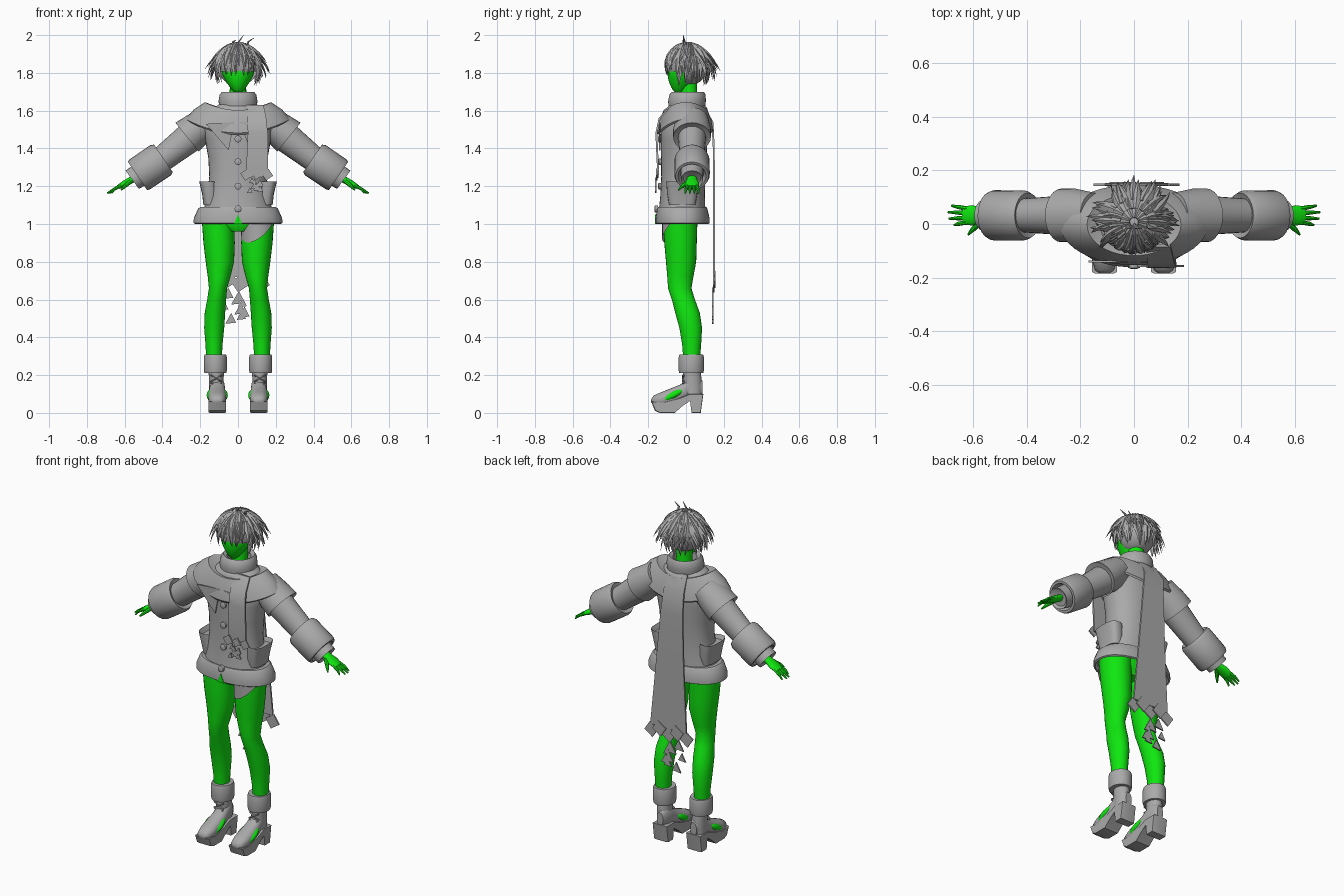
import bpy, bmesh, math, random
from mathutils import Vector as V

random.seed(4)
cube = bpy.data.objects.get("Cube")
if cube:
    bpy.data.objects.remove(cube)


def material(name, rgb):
    m = bpy.data.materials.new(name)
    m.use_nodes = True
    m.diffuse_color = (*rgb, 1)
    node = next(n for n in m.node_tree.nodes if n.type == 'BSDF_PRINCIPLED')
    node.inputs["Base Color"].default_value = (*rgb, 1)
    return m


GREY = material("cloth grey", (.4, .4, .4))
GREEN = material("bright green", (.005, .8, .005))
X, Y, Z = V((1, 0, 0)), V((0, 1, 0)), V((0, 0, 1))


def finish(name, bm, mat, angle=40):
    bmesh.ops.recalc_face_normals(bm, faces=bm.faces)
    mesh = bpy.data.meshes.new(name)
    bm.to_mesh(mesh)
    bm.free()
    mesh.materials.append(mat)
    ob = bpy.data.objects.new(name, mesh)
    bpy.context.collection.objects.link(ob)
    bpy.ops.object.select_all(action='DESELECT')
    ob.select_set(True)
    bpy.context.view_layer.objects.active = ob
    bpy.ops.object.shade_smooth_by_angle(angle=math.radians(angle))
    return ob


def ring(c, u, v, n=28, power=2):
    """Superellipse around c with half axes u and v."""
    out = []
    for i in range(n):
        a = math.tau * i / n
        ca, sa = math.cos(a), math.sin(a)
        out.append(V(c) + u * math.copysign(abs(ca) ** (2 / power), ca)
                   + v * math.copysign(abs(sa) ** (2 / power), sa))
    return out


def add_loft(bm, rings, caps=True):
    rows = [[bm.verts.new(p) for p in r] for r in rings]
    n = len(rows[0])
    for a, b in zip(rows, rows[1:]):
        for i in range(n):
            bm.faces.new((a[i], a[(i + 1) % n], b[(i + 1) % n], b[i]))
    if caps:
        bm.faces.new(rows[0])
        bm.faces.new(rows[-1])


def loft(name, rings, mat, caps=True):
    bm = bmesh.new()
    add_loft(bm, rings, caps)
    return finish(name, bm, mat)


def upright(rows, x=0, power=2):
    """Horizontal rings from rows of (z, half width, half depth, y)."""
    return [ring((x, cy, z), X * rx, Y * ry, 36, power) for z, rx, ry, cy in rows]


def tube(stations, n=20):
    """Rings across a path; stations are (point, depth, thickness)."""
    pts = [V(s[0]) for s in stations]
    axis = (pts[-1] - pts[0]).normalized()
    u = (Y - axis * axis.y).normalized()
    v = axis.cross(u)
    return [ring(p, u * s[1], v * s[2], n) for p, s in zip(pts, stations)]


def add_plate(bm, outline, y, thick=.008):
    add_loft(bm, [[V((x, y + d, z)) for x, z in outline] for d in (0, thick)])


def ball(name, c, radii, mat, shape=lambda p: p):
    bm = bmesh.new()
    bmesh.ops.create_uvsphere(bm, u_segments=32, v_segments=20, radius=1)
    for v in bm.verts:
        p = shape(v.co.copy())
        v.co = V(c) + V((p.x * radii[0], p.y * radii[1], p.z * radii[2]))
    return finish(name, bm, mat)


# Coat with turned-under hem
loft("coat", upright([
    (1.05, .19, .11, -.02), (1.0, .225, .135, -.018), (1.005, .235, .143, -.018),
    (1.03, .234, .143, -.018), (1.08, .212, .133, -.02), (1.09, .2, .128, -.02),
    (1.09, .178, .122, -.02), (1.15, .165, .118, -.018), (1.25, .152, .116, -.015),
    (1.35, .157, .12, -.012), (1.45, .175, .124, -.01), (1.53, .19, .125, -.008),
    (1.6, .15, .1, 0), (1.64, .09, .08, 0)], power=2.2), GREY)
bm = bmesh.new()
add_plate(bm, [(0, 1.05), (-.022, 1), (.022, 1)], -.164)
finish("hem_notch", bm, GREEN)

# Buttons
for i, (z, y) in enumerate([(1.45, -.137), (1.33, -.135), (1.2, -.137), (1.08, -.157)]):
    loft(f"button_{i + 1}", [ring((0, y - d, z), X * r, Z * r, 16)
                             for d, r in ((-.01, .018), (.007, .018), (.01, .013))], GREY)

# Shoulder cape, lower at front and back
cape = []
for rx, ry, z, dip in [(.095, .085, 1.6, 0), (.175, .115, 1.645, .04), (.235, .14, 1.605, .06),
                       (.275, .15, 1.555, .07), (.265, .143, 1.545, .07), (.19, .12, 1.56, .06)]:
    r = ring((0, -.003, z), X * rx, Y * ry, 40)
    for p in r:
        p.z -= dip * (p.y / ry) ** 2
    cape.append(r)
loft("shoulder_cape", cape, GREY)
bm = bmesh.new()
add_plate(bm, [(-.17, 1.53), (-.02, 1.54), (-.05, 1.39)], -.144)
add_plate(bm, [(.15, 1.53), (.01, 1.54), (.05, 1.43)], -.144)
finish("lapels", bm, GREY)

# Neck scarf
loft("neck_scarf", upright([
    (1.56, .11, .1, .005), (1.59, .125, .112, .005), (1.615, .115, .107, .005),
    (1.625, .1, .097, .005), (1.65, .103, .1, .005), (1.685, .097, .096, .008),
    (1.7, .085, .085, .01), (1.69, .065, .065, .01), (1.65, .06, .06, .01)]), GREY)


def strip(name, rows):
    """Thin hanging cloth from rows of (x, y, z, half width)."""
    loft(name, [[V((x + i * w, y + j * .005, z)) for i, j in
                 ((-1, -1), (1, -1), (1, 1), (-1, 1))] for x, y, z, w in rows], GREY)


strip("scarf_front_end", [(.09, -.08, 1.63, .045), (.1, -.14, 1.56, .05),
                          (.105, -.157, 1.48, .053), (.1, -.147, 1.26, .058)])
strip("scarf_back_end", [(-.02, .09, 1.63, .055), (-.02, .14, 1.54, .065), (-.01, .147, 1.4, .072),
                         (0, .148, 1.1, .09), (.01, .148, .72, .118)])


# Ragged scarf ends: overlapping diamonds and loose triangles
def fringe(name, x, z, width, size, y, drop):
    bm = bmesh.new()
    for i in range(5):
        cx = x + width * (i / 2 - 1)
        cz = z + size * (.35 if i % 2 else -.1)
        s = size * random.uniform(.9, 1.1)
        add_plate(bm, [(cx - s, cz + s * .2), (cx - s * .2, cz - s),
                       (cx + s, cz - s * .2), (cx + s * .2, cz + s)], y + (i % 2) * .007)
    for i in range(9):
        cx = x + width * (.25 * (i % 4) - .5 + random.uniform(-.3, .3))
        cz = z - size - drop * (i + .5) / 9
        s = size * random.uniform(.45, .65)
        add_plate(bm, [(cx - s, cz - s), (cx + s, cz - s * .8), (cx + s * .1, cz + s)], y - .004)
    finish(name, bm, GREY)


fringe("scarf_back_fringe", .01, .69, .115, .048, .142, .15)
fringe("scarf_front_fringe", .1, 1.265, .055, .03, -.16, .06)

# Hips under the coat
loft("hips", upright([(.96, .06, .06, -.03), (1.0, .17, .085, -.03), (1.1, .16, .09, -.02)]), GREEN)

for s, side in ((1, "left"), (-1, "right")):
    # Leg
    rows = [(1.06, .105, .087, .09, -.03), (1.0, .105, .085, .09, -.03), (.9, .1, .083, .086, -.029),
            (.8, .096, .075, .08, -.026), (.72, .1, .06, .069, -.03), (.66, .106, .048, .062, -.033),
            (.6, .113, .05, .061, -.014), (.53, .122, .054, .065, .008), (.45, .126, .053, .06, .025),
            (.36, .127, .045, .05, .03), (.28, .127, .041, .044, .03)]
    loft(side + "_leg", [ring((s * x, cy, z), X * rx, Y * ry) for z, x, rx, ry, cy in rows], GREEN)
    # Boot cuff and shaft
    bx = s * .12
    loft(side + "_boot_cuff", upright([
        (.21, .045, .05, .03), (.212, .058, .064, .028), (.225, .061, .067, .028),
        (.295, .061, .067, .028), (.308, .057, .063, .028), (.308, .04, .044, .03)], bx), GREY)
    loft(side + "_boot_shaft", upright([(.1, .038, .05, .035), (.15, .038, .05, .035),
                                        (.23, .041, .047, .03)], s * .115), GREY)
    # Boot foot, sections along the foot
    fx = s * .11
    foot = [(-.184, .055, .072, .018), (-.172, .04, .092, .035), (-.13, .035, .11, .047),
            (-.08, .04, .13, .048), (-.03, .06, .15, .044), (.02, .08, .19, .04),
            (.06, .085, .2, .036), (.088, .09, .17, .02)]
    loft(side + "_boot", [ring((fx, y, (a + b) / 2), X * w, Z * ((b - a) / 2), 24, 2.3)
                          for y, a, b, w in foot], GREY)
    # Platform sole and heel
    profile = [(-.184, .06), (-.165, .012), (-.14, 0), (-.06, 0), (-.02, .035), (.022, .065),
               (.03, 0), (.078, 0), (.092, .1), (.02, .1), (-.04, .075), (-.12, .055)]
    widths = ((-1, .75), (-.8, 1), (.8, 1), (1, .75))
    loft(side + "_boot_sole", [[V((fx + i * .046, y * (.9 + .1 * k), .04 + (z - .04) * (.85 + .15 * k)))
                                for y, z in profile] for i, k in widths], GREY)
    # Green side panel on the boot
    panel = ball(side + "_boot_panel", (0, 0, 0), (.056, .085, .027), GREEN)
    panel.location = (fx, -.07, .093)
    panel.rotation_euler.x = math.radians(27)
    # Crossed laces
    bm = bmesh.new()
    for z in (.14, .18):
        for k in (-1, 1):
            add_loft(bm, tube([((s * .115 - k * .03, -.015, z - .015), .006, .004),
                               ((s * .115 + k * .03, -.015, z + .02), .006, .004)], 6))
    finish(side + "_laces", bm, GREY)
    # Hip pocket flaring at its top
    loft(side + "_pocket", [ring((s * x, -.02, z), X * rx, Y * ry, 24, 3) for z, x, rx, ry in
                            [(1.1, .14, .043, .07), (1.16, .15, .04, .08), (1.225, .16, .046, .085),
                             (1.2, .155, .035, .075)]], GREY)

    # Sleeve, shoulder flap and folded cuff
    def arm(rows, y=.032, n=24):
        return tube([((s * x, y, z), d, t) for x, z, d, t in rows], n)

    loft(side + "_sleeve", arm([(.13, 1.55, .07, .07), (.19, 1.51, .078, .085), (.26, 1.455, .074, .08),
                                (.4, 1.345, .064, .068), (.52, 1.26, .06, .062),
                                (.56, 1.234, .058, .06), (.55, 1.24, .045, .045)]), GREY)
    loft(side + "_shoulder_flap", arm([(.15, 1.555, .085, .08), (.22, 1.5, .1, .09),
                                       (.27, 1.46, .1, .098), (.265, 1.462, .085, .085)]), GREY)
    loft(side + "_cuff", arm([(.405, 1.34, .06, .06), (.395, 1.348, .084, .088), (.41, 1.337, .093, .097),
                              (.52, 1.263, .094, .096), (.532, 1.254, .088, .09),
                              (.532, 1.254, .074, .076), (.5, 1.275, .06, .06)]), GREY)
    # Hand with four fingers and a thumb
    bm = bmesh.new()
    add_loft(bm, arm([(.52, 1.26, .025, .02), (.57, 1.23, .028, .018), (.6, 1.214, .038, .017),
                      (.635, 1.195, .034, .011)], n=16))
    for k, tip in ((-1.5, .67), (-.5, .69), (.5, .693), (1.5, .68)):
        add_loft(bm, tube([((s * .615, .032 + k * .016, 1.206), .009, .01),
                           ((s * .655, .032 + k * .021, 1.185), .008, .008),
                           ((s * tip, .032 + k * .024, 1.163), .004, .004)], 8))
    add_loft(bm, tube([((s * .57, .01, 1.225), .012, .012), ((s * .6, -.02, 1.2), .01, .01),
                       ((s * .618, -.04, 1.18), .004, .004)], 8))
    finish(side + "_hand", bm, GREEN)

# Slanted cloth around the left thigh
wrap = [ring((.107, -.031, z), X * .09, Y * .095) for z in (1.04, .99)]
for p in wrap[1]:
    p.z = min(1.03, .885 + .62 * (p.x - .03) + .8 * (p.y + .11))
loft("thigh_wrap", wrap, GREY, False)


# Head and neck
def jaw(p):
    if p.z < 0:
        p.x *= 1 + .45 * p.z
        p.y = p.y * (1 + .35 * p.z) + .33 * p.z
    return p


ball("head", (0, -.01, 1.8), (.086, .088, .11), GREEN, jaw)
loft("neck", upright([(1.62, .045, .045, .015), (1.76, .043, .043, .015)]), GREEN)

# Hair cap, cut away around the face
R, CENTRE = .11, V((0, .008, 1.842))
bm = bmesh.new()
bmesh.ops.create_uvsphere(bm, u_segments=32, v_segments=20, radius=R)
bmesh.ops.translate(bm, verts=bm.verts, vec=CENTRE)
bmesh.ops.delete(bm, geom=[v for v in bm.verts if v.co.z < 1.8 and v.co.y < -.02], context='VERTS')
finish("hair_cap", bm, GREY)


# Tapered locks radiating from the crown
def add_lock(bm, a, start, end, flare, width, twist):
    rings = []
    for i in range(6):
        t = i / 5
        p, b = start + (end - start) * t, a + twist * t
        d = V((math.sin(p) * math.cos(b), math.sin(p) * math.sin(b), math.cos(p)))
        c = CENTRE + d * R * (1.02 + flare * t * t)
        taper = (1 - t) ** .7 + .02
        w = V((-math.sin(b), math.cos(b), 0)) * width * taper
        rings.append([c + w, c + d * .011 * taper, c - w, c - d * .011 * taper])
    add_loft(bm, rings)


bm = bmesh.new()
for start, end, count, flare in ((8, 75, 16, .12), (25, 92, 22, .4), (45, 103, 26, .55),
                                 (62, 116, 28, .5), (85, 135, 28, .35)):
    for i in range(count):
        a = math.tau * (i + random.uniform(-.3, .3)) / count
        front = -math.sin(a)
        f, e = flare * random.uniform(.75, 1.15), end + random.uniform(-6, 6)
        if front > .55:
            f, e = .1, min(e, 117)
        if front > .55 and start > 80:
            continue
        add_lock(bm, a, math.radians(start), math.radians(e), f,
                 random.uniform(.015, .021), random.uniform(-.25, .25))
finish("hair_locks", bm, GREY, 30)

# Stray wisps on top
bm = bmesh.new()
for x, tip, top in ((0, .03, 2), (.05, .085, 1.985), (-.03, -.01, 1.975)):
    add_loft(bm, tube([((x, 0, 1.94), .008, .006), ((x + .004, -.01, 1.965), .008, .005),
                       ((tip, -.015, top), .001, .001)], 6))
finish("hair_wisps", bm, GREY)
